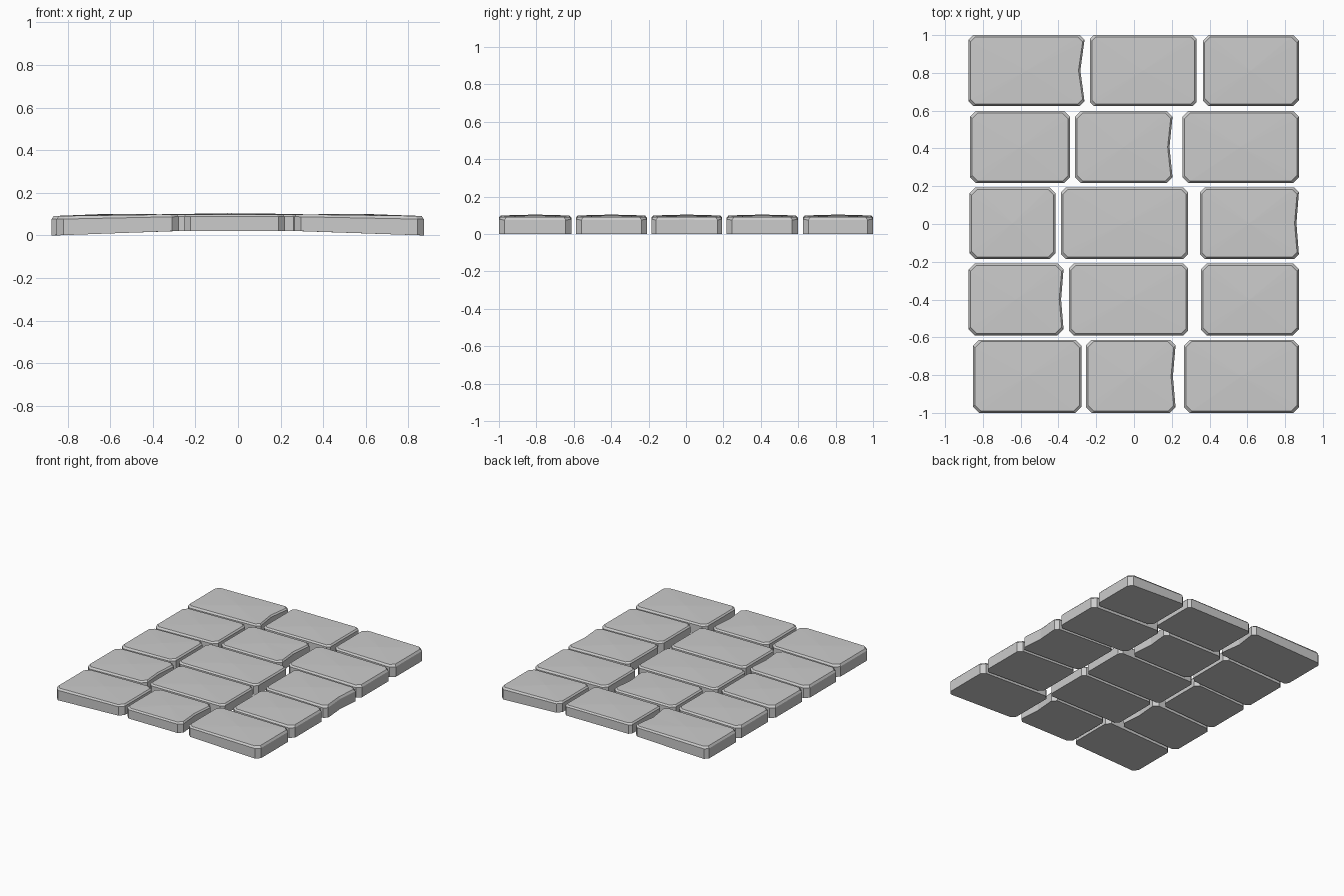
import bpy, bmesh

if "Cube" in bpy.data.objects:
    bpy.data.objects.remove(bpy.data.objects["Cube"])

# Rows: (y_min, y_max, three stones), stone = (x_min, x_max, corner cut, right-side dent)
ROWS = [
    (0.625, 1.0, [(-.876, -.262, .025, .022), (-.233, .331, .02, 0), (.364, .873, .03, 0)]),
    (0.217, .598, [(-.867, -.339, .03, 0), (-.312, .204, .03, .016), (.257, .873, .03, 0)]),
    (-.185, .193, [(-.87, -.415, .03, 0), (-.386, .286, .025, 0), (.349, .873, .025, .013)]),
    (-.589, -.209, [(-.876, -.373, .032, .013), (-.344, .286, .025, 0), (.354, .873, .03, 0)]),
    (-1.0, -.613, [(-.852, -.278, .032, 0), (-.254, .22, .03, .014), (.265, .873, .03, 0)]),
]


def outline(x0, x1, y0, y1, cut, dent):
    """Rectangle with clipped corners and an optional dent in the right side."""
    pts = [(x0 + cut, y0), (x1 - cut, y0), (x1, y0 + cut)]
    if dent:
        pts.append((x1 - dent, (y0 + y1) / 2))
    pts += [(x1, y1 - cut), (x1 - cut, y1), (x0 + cut, y1), (x0, y1 - cut), (x0, y0 + cut)]
    return pts


def stone(name, x0, x1, y0, y1, cut, dent, side):
    def fall(x):
        # outer stones tip down toward the outside edge
        t = (x - x0) / (x1 - x0)
        return (1 - t) if side < 0 else t if side > 0 else 0

    bm = bmesh.new()
    inset = 0.010
    base = outline(x0, x1, y0, y1, cut, dent)
    top = outline(x0 + inset, x1 - inset, y0 + inset, y1 - inset, cut, dent)
    # bottom rim, shoulder, bevelled top rim
    rings = []
    for pts, z, drop in ((base, .027, .021), (base, .094, .012), (top, .105, .008)):
        rings.append([bm.verts.new((x, y, z - drop * fall(x))) for x, y in pts])
    n = len(base)
    for a, b in zip(rings, rings[1:]):
        for i in range(n):
            j = (i + 1) % n
            bm.faces.new((a[i], a[j], b[j], b[i]))
    bm.faces.new(rings[0][::-1])
    # slightly crowned top fanned to a middle point
    cx = (x0 + x1) / 2
    peak = bm.verts.new((cx, (y0 + y1) / 2, .110 - .008 * fall(cx)))
    for i in range(n):
        bm.faces.new((rings[2][i], rings[2][(i + 1) % n], peak))
    bm.normal_update()
    # rest the lowest outer corners on the ground
    for v in bm.verts:
        v.co.z -= .006
    mesh = bpy.data.meshes.new(name)
    bm.to_mesh(mesh)
    bm.free()
    bpy.context.collection.objects.link(bpy.data.objects.new(name, mesh))


# Paving stones
for r, (y0, y1, stones) in enumerate(ROWS, 1):
    for c, (x0, x1, cut, dent) in enumerate(stones):
        stone(f"paving_stone_{r}_{c + 1}", x0, x1, y0, y1, cut, dent, c - 1)
